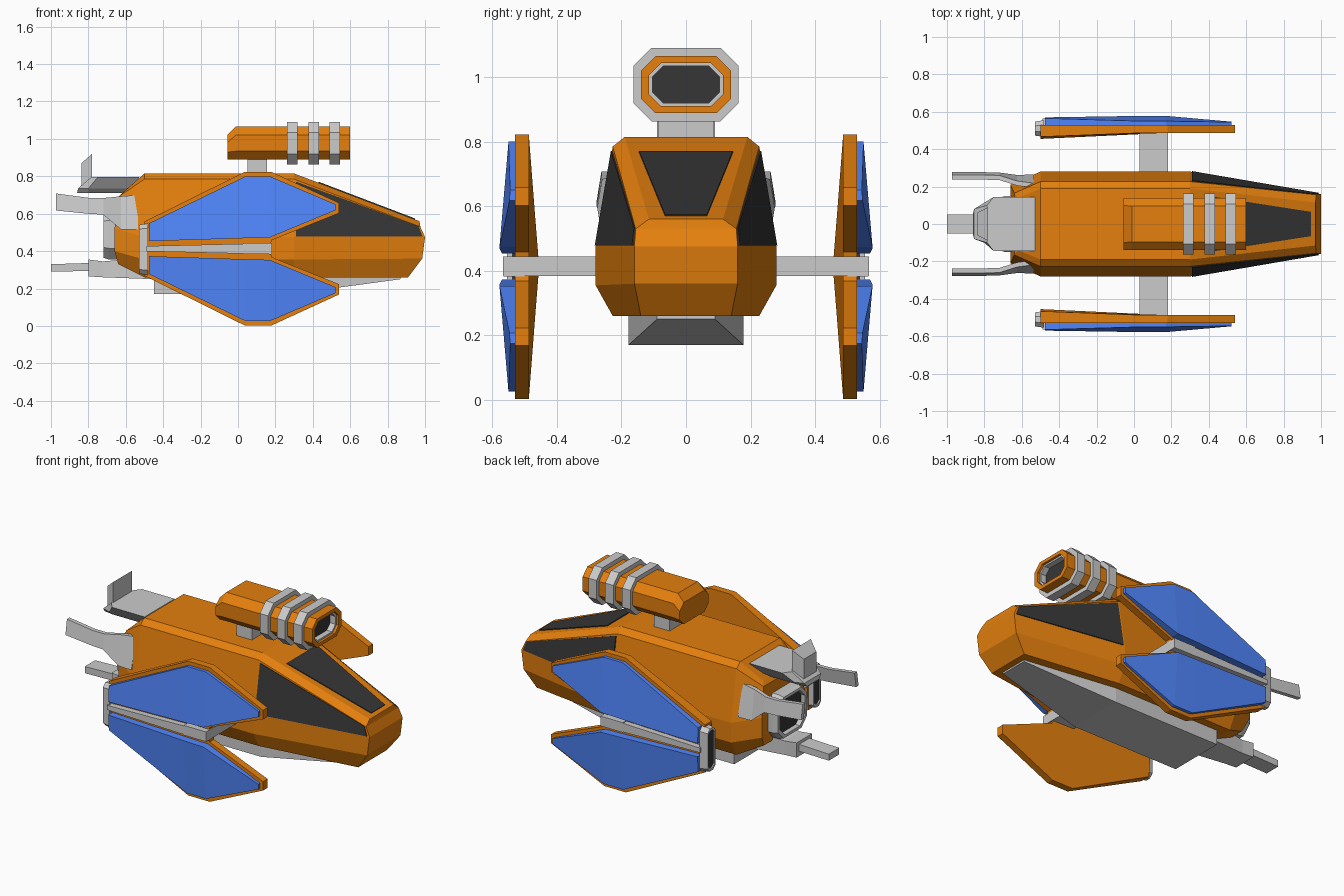
import bpy, bmesh

def material(name, rgb):
    m = bpy.data.materials.new(name)
    m.diffuse_color = (*rgb, 1)
    return m

ORANGE = material("orange_paint", (0.78, 0.215, 0.004))
BLUE = material("blue_panel", (0.084, 0.245, 1.0))
DARK = material("dark_glass", (0.037, 0.037, 0.037))

def finish(name, verts, faces, mat=None, mirror=False):
    me = bpy.data.meshes.new(name)
    me.from_pydata(verts, [], faces)
    bm = bmesh.new()
    bm.from_mesh(me)
    bmesh.ops.recalc_face_normals(bm, faces=bm.faces)
    bm.to_mesh(me)
    bm.free()
    ob = bpy.data.objects.new(name, me)
    bpy.context.collection.objects.link(ob)
    if mat:
        me.materials.append(mat)
    if mirror:
        mod = ob.modifiers.new("mirror_y", 'MIRROR')
        mod.use_axis = (False, True, False)
        mod.use_mirror_merge = False
    return ob

def loft(name, rings, mat=None, mirror=False, closed=False, ladder=False):
    """Skin matching rings; closed joins last to first, ladder caps with left-right strips."""
    n, k = len(rings[0]), len(rings)
    verts = [p for r in rings for p in r]
    faces = []
    for a in range(k if closed else k - 1):
        b = (a + 1) % k
        faces += [(a*n + i, a*n + (i+1) % n, b*n + (i+1) % n, b*n + i) for i in range(n)]
    if not closed:
        for base in (0, (k - 1) * n):
            if ladder:
                faces += [(base+i, base+i+1, base+n-2-i, base+n-1-i) for i in range(n//2 - 1)]
            else:
                faces.append(tuple(range(base, base + n)))
    return finish(name, verts, faces, mat, mirror)

def both(half):
    """Complete a half section by reflecting it in y."""
    return half + [(x, -y, z) for x, y, z in reversed(half)]

def rect(x, y, z0, z1):
    return [(x, -y, z0), (x, y, z0), (x, y, z1), (x, -y, z1)]

def octagon(x, cy, cz, w, h, c):
    pts = [(w-c, h), (w, h-c), (w, c-h), (w-c, -h), (c-w, -h), (-w, c-h), (-w, h-c), (c-w, h)]
    return [(x, cy + a, cz + b) for a, b in pts]

# Hull: faceted body with tapered tail and sloping nose
mid = [(0.19, 0.815), (0.227, 0.785), (0.28, 0.475), (0.28, 0.355), (0.227, 0.26)]
tail = [(-0.62, 0.14, 0.71), (-0.64, 0.165, 0.69), (-0.66, 0.21, 0.52),
        (-0.66, 0.21, 0.4), (-0.64, 0.165, 0.33)]
nose = [(0.97, 0.115, 0.56), (0.975, 0.156, 0.53), (1.0, 0.16, 0.475),
        (0.985, 0.16, 0.36), (0.91, 0.14, 0.26)]
section = lambda x: both([(x, y, z) for y, z in mid])
loft("hull", [both(tail), section(-0.5), section(0.3), both(nose)], ORANGE, ladder=True)

# Windows: thin slabs lying on the hull faces
def slab(name, pts, off, mirror=False):
    shift = lambda s: [(x + s*off[0], y + s*off[1], z + s*off[2]) for x, y, z in pts]
    loft(name, [shift(-1), shift(1)], DARK, mirror)

slab("windscreen", [(0.43, 0.145, 0.7655), (0.43, -0.145, 0.7655),
                    (0.945, -0.065, 0.5695), (0.945, 0.065, 0.5695)], (0.002, 0, 0.005))
on_side = lambda x, z: (x, 0.28 - 0.1714*(x - 0.3) - 0.171*(z - 0.475), z)
slab("side_window", [on_side(0.31, 0.77), on_side(0.31, 0.478),
                     on_side(0.985, 0.478), on_side(0.965, 0.532)], (0.001, 0.005, 0.001), True)

# Keel under the hull and the tail boom
loft("keel", [rect(-0.45, 0.178, 0.17, 0.3), rect(0.28, 0.178, 0.17, 0.28),
              rect(0.87, 0.09, 0.25, 0.27)])
loft("tail_boom_base", [rect(-0.8, 0.075, 0.265, 0.355), rect(-0.72, 0.075, 0.26, 0.345),
                        rect(-0.45, 0.1, 0.25, 0.37)])
loft("tail_boom", [rect(-1.0, 0.05, 0.29, 0.33), rect(-0.75, 0.05, 0.295, 0.338)])

# Single rear engine: rim and dark nozzle
eng = lambda x, w, h, c: octagon(x, 0, 0.49, w, h, c)
loft("engine_rim", [eng(-0.6, 0.15, 0.135, 0.06), eng(-0.69, 0.15, 0.135, 0.06),
                    eng(-0.72, 0.14, 0.125, 0.055), eng(-0.72, 0.122, 0.108, 0.05),
                    eng(-0.6, 0.122, 0.108, 0.05)], closed=True)
loft("engine_nozzle", [eng(-0.6, 0.125, 0.11, 0.05), eng(-0.69, 0.125, 0.11, 0.05)], DARK)

# Rear deck with upright flap
loft("rear_deck", [
    [(x, y, z) for x, y in ((-0.53, s), (-0.53, -s), (a, -s), (b, -t), (b, t), (a, s))]
    for z, s, a, b, t in ((0.71, 0.07, -0.8, -0.86, 0.06), (0.735, 0.1, -0.8, -0.855, 0.08),
                          (0.795, 0.145, -0.75, -0.785, 0.1))])
loft("rear_flap", [
    [(-0.838, -0.06, 0.745), (-0.838, 0.06, 0.745), (-0.838, 0.06, 0.87), (-0.838, -0.06, 0.87)],
    [(-0.78, -0.09, 0.77), (-0.78, 0.09, 0.77), (-0.78, 0.09, 0.92), (-0.78, -0.09, 0.92)]])

# Side tail fins: bent plates leaning with the hull
fin = [(-0.535, 0.265, 0.515, 0.218, 0.7), (-0.625, 0.262, 0.515, 0.23, 0.693),
       (-0.72, 0.275, 0.595, 0.26, 0.684), (-0.8, 0.277, 0.6, 0.262, 0.685),
       (-0.972, 0.277, 0.617, 0.262, 0.708)]
loft("tail_fin", [[(x, yb, zb), (x, yt, zt), (x, yt - 0.025, zt), (x, yb - 0.025, zb)]
                  for x, yb, zb, yt, zt in fin], mirror=True)

# Wings: upper and lower halves reflected about the spar height
SPAR_Z = 0.413
wing = [(-0.5, 0), (-0.5, 0.145), (0.035, 0.41), (0.18, 0.41),
        (0.54, 0.245), (0.54, 0.19), (0.18, 0.045), (0.17, 0)]
panel = [(-0.477, 0.04, 0.57), (-0.477, 0.135, 0.565), (0.04, 0.387, 0.55), (0.17, 0.387, 0.55),
         (0.52, 0.238, 0.545), (0.52, 0.205, 0.547), (0.17, 0.06, 0.578), (0.03, 0.056, 0.578)]
for label, s in (("upper", 1), ("lower", -1)):
    inner = [(x, 0.487 if x > -0.4 else 0.455 + 0.08*d, SPAR_Z + s*d) for x, d in wing]
    outer = [(x, 0.53, SPAR_Z + s*d) for x, d in wing]
    loft(label + "_wing", [inner, outer], ORANGE, True)
    # Blue plate: base ring, and outer skin folded into vertical strips
    base = [(x, 0.525, SPAR_Z + s*d) for x, d, y in panel]
    skin = [(x, y, SPAR_Z + s*d) for x, d, y in panel]
    sides = [(i, (i+1) % 8, 8 + (i+1) % 8, 8 + i) for i in range(8)]
    finish(label + "_wing_panel", base + skin,
           sides + [tuple(range(8)), (8, 9, 10, 15), (10, 11, 14, 15), (11, 12, 13, 14)],
           BLUE, True)

# Spar through the hull and the grey strip between wing panels
loft("wing_spar", [rect(0.03, 0.567, 0.384, 0.444), rect(0.182, 0.567, 0.384, 0.444)])
loft("wing_strip", [[(x, 0.5, SPAR_Z - h), (x, 0.565, SPAR_Z - h), (x, 0.565, SPAR_Z + h),
                     (x, 0.5, SPAR_Z + h)] for x, h in ((-0.49, 0.014), (0.178, 0.03))], mirror=True)

# Wing thrusters at the trailing edge
thr = lambda x, w, h: octagon(x, 0.51, 0.41, w, h, w * 0.6)
loft("wing_thruster", [thr(-0.48, 0.045, 0.14), thr(-0.53, 0.037, 0.13), thr(-0.53, 0.028, 0.115),
                       thr(-0.48, 0.028, 0.115)], mirror=True, closed=True)
loft("wing_thruster_core", [thr(-0.49, 0.03, 0.117), thr(-0.522, 0.03, 0.117)], DARK, True)

# Roof gun: pedestal, hollow barrel, three bands, muzzle lining
loft("gun_pedestal", [rect(0.05, 0.087, 0.79, 0.9), rect(0.155, 0.087, 0.79, 0.9)])
gun = lambda x, w, h, c: octagon(x, 0, 0.977, w, h, c)
loft("gun_barrel", [octagon(-0.055, 0, 0.956, 0.14, 0.066, 0.04), gun(-0.012, 0.14, 0.088, 0.045),
                    gun(0.6, 0.14, 0.088, 0.045), gun(0.6, 0.114, 0.067, 0.037),
                    gun(0.5, 0.114, 0.067, 0.037)], ORANGE)
for i, x in enumerate((0.262, 0.377, 0.49)):
    loft(f"gun_band_{i + 1}", [gun(x, 0.163, 0.114, 0.056), gun(x + 0.055, 0.163, 0.114, 0.056),
                               gun(x + 0.055, 0.13, 0.08, 0.045), gun(x, 0.13, 0.08, 0.045)],
         closed=True)
loft("muzzle_lining", [gun(0.51, 0.116, 0.069, 0.037), gun(0.585, 0.116, 0.069, 0.037),
                       gun(0.585, 0.104, 0.057, 0.033), gun(0.51, 0.104, 0.057, 0.033)], closed=True)
loft("muzzle_bore", [gun(0.51, 0.106, 0.059, 0.033), gun(0.55, 0.106, 0.059, 0.033)], DARK)
